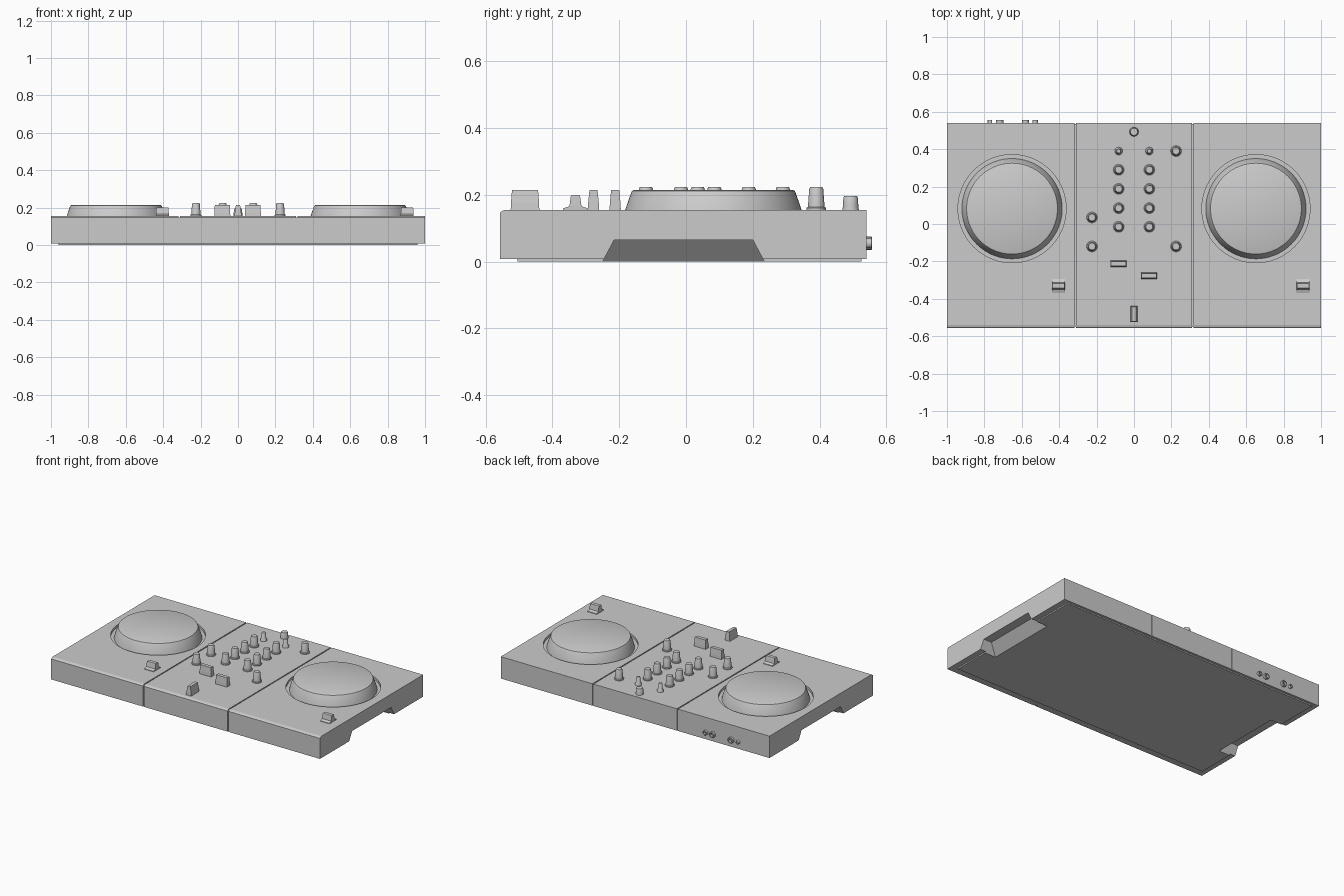
import bpy, bmesh, math
from mathutils import Matrix

cube = bpy.data.objects.get("Cube")
if cube:
    bpy.data.objects.remove(cube, do_unlink=True)

grey = bpy.data.materials.new("light grey")
grey.use_nodes = True
colour = (0.6, 0.6, 0.6, 1)
grey.diffuse_color = colour
grey.node_tree.nodes["Principled BSDF"].inputs["Base Color"].default_value = colour

TOP = 0.155


def finish(name, bm, smooth=False):
    bmesh.ops.recalc_face_normals(bm, faces=bm.faces)
    mesh = bpy.data.meshes.new(name)
    bm.to_mesh(mesh)
    bm.free()
    mesh.materials.append(grey)
    obj = bpy.data.objects.new(name, mesh)
    bpy.context.collection.objects.link(obj)
    if smooth:
        bpy.ops.object.select_all(action='DESELECT')
        obj.select_set(True)
        bpy.context.view_layer.objects.active = obj
        bpy.ops.object.shade_smooth_by_angle(angle=math.radians(35))
    return obj


def loft(name, rings):
    """Skin a list of closed rings and cap both ends."""
    bm = bmesh.new()
    loops = [[bm.verts.new(p) for p in ring] for ring in rings]
    for a, b in zip(loops, loops[1:]):
        for i in range(len(a)):
            j = (i + 1) % len(a)
            bm.faces.new((a[i], a[j], b[j], b[i]))
    bm.faces.new(loops[0])
    bm.faces.new(loops[-1])
    return finish(name, bm)


def prism(name, profile, x0, x1):
    return loft(name, [[(x, y, z) for y, z in profile] for x in (x0, x1)])


def box(name, x0, x1, y0, y1, z0, z1):
    return prism(name, [(y0, z0), (y1, z0), (y1, z1), (y0, z1)], x0, x1)


def block(name, x, y, levels):
    """Stack of rectangles given as (half width, half depth, height)."""
    return loft(name, [[(x - w, y - d, z), (x + w, y - d, z),
                        (x + w, y + d, z), (x - w, y + d, z)] for w, d, z in levels])


def turned(name, profile, matrix, sides=32):
    """Spin (radius, height) points into a capped solid."""
    bm = bmesh.new()
    loops = []
    for r, h in profile:
        loops.append([bm.verts.new((r * math.cos(t), r * math.sin(t), h))
                      for t in (2 * math.pi * i / sides for i in range(sides))])
    for a, b in zip(loops, loops[1:]):
        for i in range(sides):
            j = (i + 1) % sides
            bm.faces.new((a[i], a[j], b[j], b[i]))
    bm.faces.new(loops[0])
    bm.faces.new(loops[-1])
    bm.transform(matrix)
    return finish(name, bm, True)


def cut(obj, cutter):
    mod = obj.modifiers.new("cut", 'BOOLEAN')
    mod.operation = 'DIFFERENCE'
    mod.solver = 'EXACT'
    mod.object = cutter
    cutter.hide_render = True
    cutter.hide_viewport = True
    cutter.display_type = 'WIRE'


# Hand grip cutters, with an inner wall that leans outward at the top
grips = {}
for side, s in (("right", -1), ("left", 1)):
    def grip_ring(x, z, y0, y1):
        return [(s * x, y0, z), (s * 1.1, y0, z), (s * 1.1, y1, z), (s * x, y1, z)]
    grips[side] = loft(side + "_grip_cutter", [grip_ring(0.87, -0.01, -0.255, 0.24),
                                               grip_ring(0.94, 0.065, -0.215, 0.20)])

# Body: two deck panels and a mixer panel, parted by narrow seams
side_profile = [(-0.557, 0.008), (0.541, 0.008), (0.541, TOP),
                (-0.54, TOP), (-0.55, 0.152), (-0.557, 0.146)]
prism("mixer_panel", side_profile, -0.311, 0.311)
box("seam_core", -0.33, 0.33, -0.55, 0.535, 0.009, 0.146)
for side, s in (("right", -1), ("left", 1)):
    deck = prism(side + "_deck_panel", side_profile, s * 0.318, s)
    centre = Matrix.Translation((s * 0.652, 0.082, 0))
    cut(deck, turned(side + "_well_cutter", [(0.289, 0.138), (0.289, 0.2)], centre, 96))
    cut(deck, grips[side])
    # Jog wheel
    turned(side + "_jog_wheel", [(0.27, 0.13), (0.264, TOP), (0.246, 0.207), (0.243, 0.212),
                                 (0.236, 0.215)], centre, 96)

# Underside plate
plate = box("base_plate", -0.96, 0.96, -0.505, 0.525, 0, 0.0095)
for cutter in grips.values():
    cut(plate, cutter)

# Mixer knobs
knob = [(0.029, TOP - 0.003), (0.029, 0.161), (0.025, 0.164), (0.021, 0.217), (0.018, 0.224)]
spots = [(s * 0.082, y) for s in (-1, 1) for y in (-0.015, 0.085, 0.188, 0.29)]
spots += [(-0.225, 0.035), (-0.225, -0.12), (0.225, -0.12), (0.225, 0.39)]
for i, (x, y) in enumerate(spots):
    turned(f"knob_{i + 1}", knob, Matrix.Translation((x, y, 0)))
for x in (-0.082, 0.082):
    turned("small_knob", [(0.021, TOP - 0.003), (0.02, 0.165), (0.014, 0.175), (0.013, 0.205),
                          (0.01, 0.209)], Matrix.Translation((x, 0.39, 0)))
turned("master_knob", [(0.025, TOP - 0.003), (0.023, 0.166), (0.022, 0.19), (0.019, 0.196)],
       Matrix.Translation((0, 0.493, 0)))

# Sliders
for name, x, y in (("right_volume_slider", -0.084, -0.212), ("left_volume_slider", 0.08, -0.277)):
    block(name, x, y, [(0.043, 0.017, TOP - 0.003), (0.042, 0.016, 0.175), (0.04, 0.012, 0.215)])
block("crossfader", 0, -0.482,
      [(0.019, 0.043, TOP - 0.003), (0.017, 0.042, 0.175), (0.011, 0.039, 0.215)])
for name, x in (("right_pitch_slider", -0.404), ("left_pitch_slider", 0.904)):
    block(name, x, -0.331, [(0.034, 0.038, TOP - 0.003), (0.034, 0.037, 0.159),
                            (0.034, 0.018, 0.166), (0.033, 0.014, 0.195), (0.032, 0.012, 0.2)])

# Rear sockets, hollowed at the end
for i, (x, r) in enumerate(((-0.77, 0.012), (-0.718, 0.02), (-0.58, 0.019), (-0.528, 0.015))):
    place = Matrix.Translation((x, 0.541, 0.055)) @ Matrix.Rotation(-math.pi / 2, 4, 'X')
    turned(f"rear_socket_{i + 1}", [(r, -0.005), (r, 0.014), (r * 0.9, 0.016),
                                    (r * 0.55, 0.016), (r * 0.5, 0.002)], place, 24)
